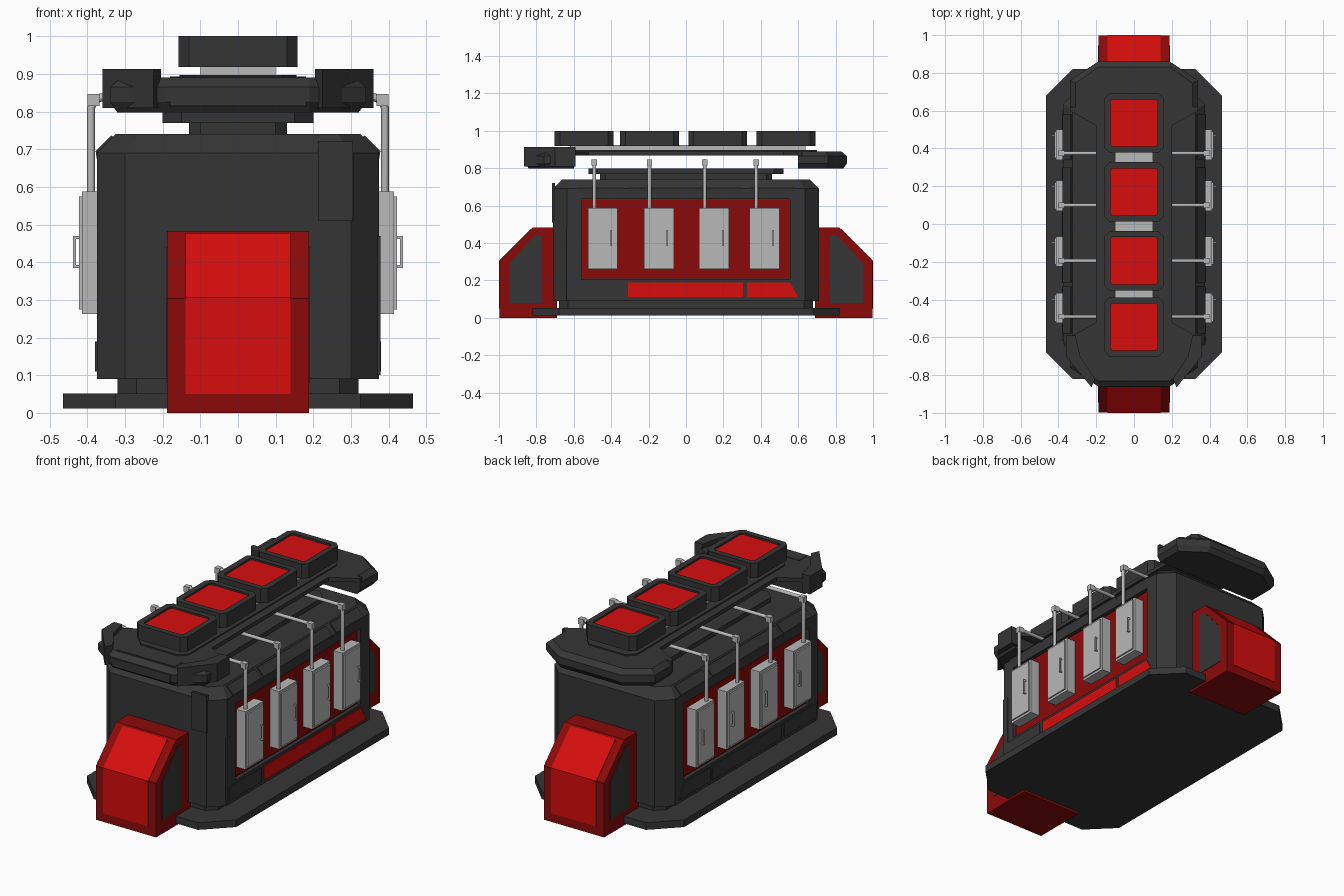
import bpy, bmesh, math

if "Cube" in bpy.data.objects:
    bpy.data.objects.remove(bpy.data.objects["Cube"])


def material(name, r, g, b):
    m = bpy.data.materials.new(name)
    m.diffuse_color = (r, g, b, 1)
    m.use_nodes = True
    m.node_tree.nodes["Principled BSDF"].inputs["Base Color"].default_value = m.diffuse_color
    return m


DARK = material("charcoal", 0.036, 0.036, 0.036)
RED = material("bright red", 0.68, 0.004, 0.004)
MAROON = material("dark red", 0.26, 0.003, 0.003)
GREY = material("light grey", 0.48, 0.48, 0.48)


def loft(name, rings, mat, cap_mat=None):
    """Skin a list of equal-length 3D rings; cap_mat colours the last cap."""
    bm = bmesh.new()
    vs = [[bm.verts.new(p) for p in r] for r in rings]
    n = len(rings[0])
    for a, b in zip(vs, vs[1:]):
        for i in range(n):
            j = (i + 1) % n
            bm.faces.new((a[i], a[j], b[j], b[i]))
    bm.faces.new(vs[0][::-1])
    cap = bm.faces.new(vs[-1])
    if cap_mat:
        cap.material_index = 1
    bmesh.ops.recalc_face_normals(bm, faces=bm.faces)
    me = bpy.data.meshes.new(name)
    bm.to_mesh(me)
    bm.free()
    me.materials.append(mat)
    if cap_mat:
        me.materials.append(cap_mat)
    ob = bpy.data.objects.new(name, me)
    bpy.context.collection.objects.link(ob)
    return ob


def octa(hx, hy, c, z, cy=0):
    q = [(hx, hy - c), (hx - c, hy), (c - hx, hy), (-hx, hy - c),
         (-hx, c - hy), (c - hx, -hy), (hx - c, -hy), (hx, c - hy)]
    return [(x, y + cy, z) for x, y in q]


def rect(x0, x1, y0, y1, z):
    return [(x0, y0, z), (x1, y0, z), (x1, y1, z), (x0, y1, z)]


def box(name, x0, x1, y0, y1, z0, z1, mat):
    return loft(name, [rect(x0, x1, y0, y1, z0), rect(x0, x1, y0, y1, z1)], mat)


def slab(name, outline, z0, z1, mat):
    return loft(name, [[(x, y, z) for x, y in outline] for z in (z0, z1)], mat)


def extrude_x(name, profile, x0, x1, mat):
    return loft(name, [[(x, y, z) for y, z in profile] for x in (x0, x1)], mat)


# Base and plinth
loft("base_plate", [octa(0.465, 0.82, 0.14, z) for z in (0.012, 0.052)], DARK)
loft("plinth", [octa(0.32, 0.68, 0.05, z) for z in (0.052, 0.095)], DARK)

# Main body with chamfered corners and shoulders, side bays cut in
body = loft("body", [octa(0.375, 0.71, 0.075, 0.09), octa(0.375, 0.71, 0.075, 0.69),
                     octa(0.325, 0.66, 0.06, 0.74)], DARK)
for s in (-1, 1):
    xs = sorted((s * 0.352, s * 0.5))
    cutter = box("bay_cutter", *xs, -0.56, 0.555, 0.205, 0.635, DARK)
    cutter.hide_render = True
    cutter.hide_viewport = False
    cutter.display_type = 'WIRE'
    mod = body.modifiers.new("bay", 'BOOLEAN')
    mod.operation = 'DIFFERENCE'
    mod.object = cutter
    mod.solver = 'EXACT'
bpy.context.view_layer.objects.active = body
body.select_set(True)
for m in list(body.modifiers):
    c = m.object
    bpy.ops.object.modifier_apply(modifier=m.name)
    bpy.data.objects.remove(c)
body.select_set(False)

# Sides: red bay backs, lower trim, shoulder strips, cabinets and pipes
CABINETS = [(-0.445, -0.49), (-0.145, -0.195), (0.15, 0.10), (0.42, 0.375)]
for s in (-1, 1):
    def sbox(name, xa, xb, *rest):
        return box(name, *sorted((s * xa, s * xb)), *rest)

    sbox("bay_back", 0.350, 0.357, -0.555, 0.55, 0.21, 0.63, MAROON)
    trim = RED if s > 0 else DARK
    sbox("lower_trim_left", 0.374, 0.38, -0.62, -0.335, 0.11, 0.19, DARK)
    sbox("lower_trim_middle", 0.374, 0.38, -0.31, 0.305, 0.11, 0.19, trim)
    extrude_x("lower_trim_slanted", [(0.325, 0.11), (0.60, 0.11), (0.555, 0.19), (0.325, 0.19)],
              s * 0.374, s * 0.38, trim)
    for y0, y1 in ((-0.58, -0.33), (-0.31, 0.30), (0.34, 0.58)):
        loft("shoulder_strip", [[(s * x, y, z) for x, z in
             ((0.375, 0.675), (0.378, 0.695), (0.337, 0.736), (0.32, 0.73))] for y in (y0, y1)], DARK)
    for y, py in CABINETS:
        sbox("cabinet", 0.355, 0.414, y - 0.08, y + 0.08, 0.262, 0.588, GREY)
        sbox("cabinet_door", 0.413, 0.422, y - 0.07, y + 0.07, 0.275, 0.575, GREY)
        sbox("door_handle", 0.430, 0.438, y + 0.042, y + 0.05, 0.385, 0.47, GREY)
        for z in (0.385, 0.462):
            sbox("handle_mount", 0.42, 0.432, y + 0.042, y + 0.05, z, z + 0.008, GREY)
        cu = bpy.data.curves.new("pipe", 'CURVE')
        cu.dimensions = '3D'
        cu.bevel_depth = 0.011
        cu.bevel_resolution = 1
        cu.use_fill_caps = True
        pts = [(0.39, 0.57), (0.39, 0.81), (0.383, 0.829), (0.365, 0.837), (0.13, 0.837)]
        sp = cu.splines.new('POLY')
        sp.points.add(len(pts) - 1)
        for p, (x, z) in zip(sp.points, pts):
            p.co = (s * x, py, z, 1)
        cu.materials.append(GREY)
        pipe = bpy.data.objects.new("pipe", cu)
        bpy.context.collection.objects.link(pipe)
        # Elbow collar
        sbox("pipe_elbow", 0.368, 0.40, py - 0.014, py + 0.014, 0.815, 0.846, GREY)

# Front right corner plates
box("front_corner_plate", 0.212, 0.305, -0.716, -0.70, 0.51, 0.72, DARK)
box("front_pillar_plate", 0.345, 0.378, -0.64, -0.60, 0.10, 0.47, DARK)

# Armoured red end boxes
for s in (-1, 1):
    prof = [(0.69, 0), (0.997, 0), (0.997, 0.304), (0.818, 0.483), (0.69, 0.483)]
    extrude_x("end_box", [(s * y, z) for y, z in prof], -0.188, 0.188, MAROON)
    face = [(0.99, 0.05), (1.0, 0.05), (1.0, 0.306), (0.829, 0.477), (0.822, 0.47), (0.99, 0.302)]
    extrude_x("end_box_face", [(s * y, z) for y, z in face], -0.14, 0.14, RED)
    side = [(0.77, 0.08), (0.945, 0.08), (0.945, 0.29), (0.81, 0.44), (0.77, 0.44)]
    for x in (-1, 1):
        extrude_x("end_box_side_panel", [(s * y, z) for y, z in side], x * 0.186, x * 0.191, DARK)

# Neck under the roof deck
loft("neck", [octa(0.13, 0.46, 0.03, z) for z in (0.735, 0.772)], DARK)
loft("neck_plate", [octa(0.2, 0.52, 0.05, z) for z in (0.77, 0.797)], DARK)

# Roof deck: thin plate with wider ends
half = [(0.2, 0.52), (0.34, 0.6), (0.34, 0.62), (-0.34, 0.62), (-0.34, 0.6), (-0.2, 0.52)]
slab("roof_deck", half + [(-x, -y) for x, y in half], 0.868, 0.89, DARK)
loft("deck_riser", [octa(0.155, 0.70, 0.04, z) for z in (0.888, 0.897)], DARK)


# Thick end caps of the roof deck
def cap_ring(s, k, z):
    pts = [(0.34 - k, 0.6), (0.34 - k, 0.76 - k / 2), (0.19, 0.86 - k)]
    pts += [(-x, y) for x, y in reversed(pts)]
    return [(x, s * y, z) for x, y in pts]


for s in (-1, 1):
    loft("roof_end_cap", [cap_ring(s, 0.02, 0.797), cap_ring(s, 0.0, 0.825),
                          cap_ring(s, 0.0, 0.865), cap_ring(s, 0.03, 0.89)], DARK)
box("front_cap_panel", -0.18, 0.18, -0.863, -0.80, 0.815, 0.862, DARK)
box("front_cap_top_panel", -0.18, 0.18, -0.82, -0.75, 0.885, 0.893, DARK)

# Raised corner guards on the front cap
for s in (-1, 1):
    guard = [(0.36, -0.59), (0.36, -0.70), (0.225, -0.865), (0.205, -0.82), (0.285, -0.70), (0.31, -0.59)]
    slab("front_corner_guard", [(s * x, y) for x, y in guard], 0.81, 0.913, DARK)

# Light rail and four roof blocks with recessed red tops
box("roof_rail", -0.1, 0.1, -0.62, 0.64, 0.89, 0.925, GREY)
for y in (-0.545, -0.195, 0.17, 0.535):
    loft("roof_block", [octa(0.158, 0.157, 0.028, 0.918, y), octa(0.158, 0.157, 0.028, 1.0, y),
                        octa(0.125, 0.125, 0.012, 1.0, y), octa(0.125, 0.125, 0.012, 0.99, y)], DARK, RED)
